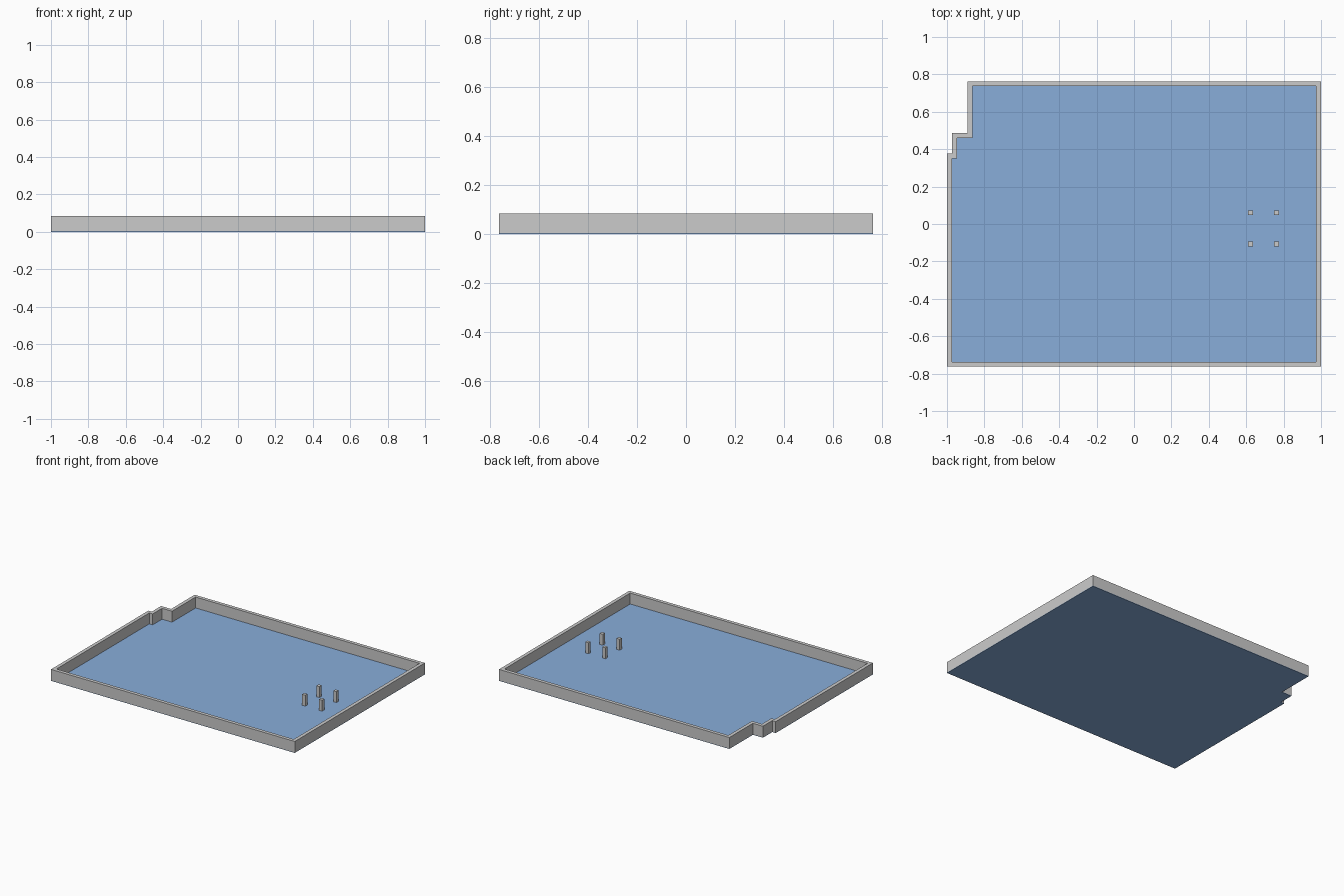
import bpy, bmesh

if "Cube" in bpy.data.objects:
    bpy.data.objects.remove(bpy.data.objects["Cube"])

HEIGHT = 0.085
FLOOR = 0.004
T = 0.026

# Room outline with a stepped corner (counter-clockwise), outer and inner faces
X, Y = 1.0, 0.763
outer = [(-X, -Y), (X, -Y), (X, Y), (-0.89, Y),
         (-0.89, 0.487), (-0.972, 0.487), (-0.972, 0.377), (-X, 0.377)]
inner = [(-X + T, -Y + T), (X - T, -Y + T), (X - T, Y - T), (-0.89 + T, Y - T),
         (-0.89 + T, 0.487 - T), (-0.972 + T, 0.487 - T),
         (-0.972 + T, 0.377 - T), (-X + T, 0.377 - T)]


def make_object(name, bm, material=None):
    bmesh.ops.recalc_face_normals(bm, faces=bm.faces)
    mesh = bpy.data.meshes.new(name)
    bm.to_mesh(mesh)
    bm.free()
    obj = bpy.data.objects.new(name, mesh)
    bpy.context.collection.objects.link(obj)
    if material:
        mesh.materials.append(material)
    return obj


def extrude_up(bm, faces, height):
    geom = bmesh.ops.extrude_face_region(bm, geom=faces)["geom"]
    verts = [g for g in geom if isinstance(g, bmesh.types.BMVert)]
    bmesh.ops.translate(bm, verts=verts, vec=(0, 0, height))


def prism(name, points, z0, z1, material=None):
    bm = bmesh.new()
    face = bm.faces.new([bm.verts.new((x, y, z0)) for x, y in points])
    extrude_up(bm, [face], z1 - z0)
    # keep the bottom cap closed
    bmesh.ops.holes_fill(bm, edges=[e for e in bm.edges if e.is_boundary], sides=0)
    return make_object(name, bm, material)


# Floor slab
blue = bpy.data.materials.new("floor_blue")
blue.diffuse_color = (0.25, 0.42, 0.70, 1)
blue.use_nodes = True
blue.node_tree.nodes["Principled BSDF"].inputs["Base Color"].default_value = blue.diffuse_color
prism("floor", outer, 0, FLOOR, blue)

# Perimeter wall: a ring of quads between the two outlines, extruded upwards
bm = bmesh.new()
out_v = [bm.verts.new((x, y, FLOOR)) for x, y in outer]
in_v = [bm.verts.new((x, y, FLOOR)) for x, y in inner]
n = len(outer)
ring = [bm.faces.new((out_v[i], out_v[(i + 1) % n], in_v[(i + 1) % n], in_v[i]))
        for i in range(n)]
extrude_up(bm, ring, HEIGHT - FLOOR)
bmesh.ops.holes_fill(bm, edges=[e for e in bm.edges if e.is_boundary], sides=0)
make_object("perimeter_wall", bm)

# Four square columns
R = 0.013
for i, x in enumerate((0.623, 0.762)):
    for j, y in enumerate((-0.107, 0.06)):
        square = [(x - R, y - R), (x + R, y - R), (x + R, y + R), (x - R, y + R)]
        prism(f"column_{i}_{j}", square, FLOOR, HEIGHT)
